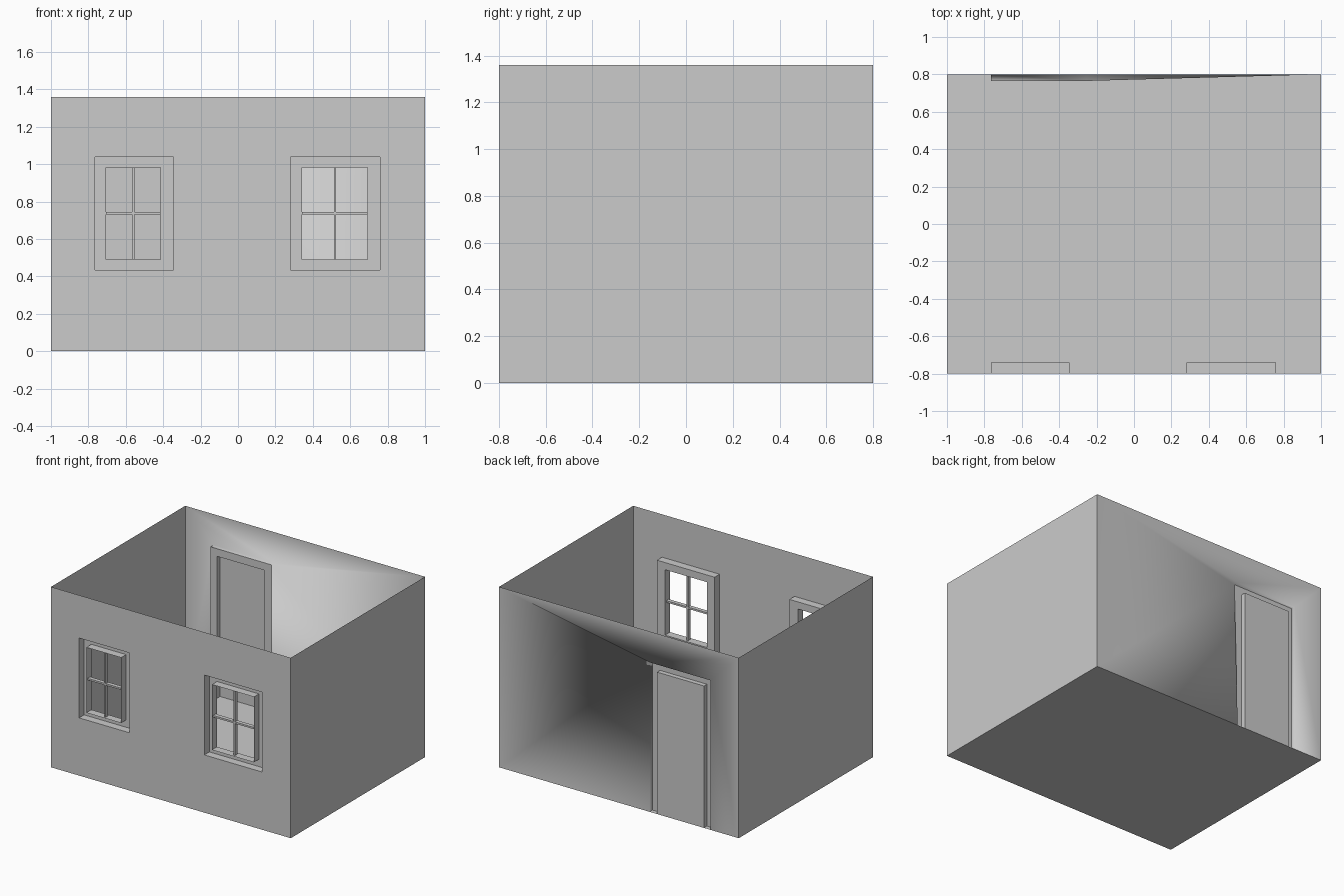
import bpy, bmesh
from mathutils import Vector

if "Cube" in bpy.data.objects:
    bpy.data.objects.remove(bpy.data.objects["Cube"])

W, D, H = 1.0, 0.8, 1.36


class Part:
    """Collects single-sided faces, each turned towards a given direction."""
    def __init__(self, name):
        self.name, self.bm = name, bmesh.new()

    def face(self, pts, toward):
        f = self.bm.faces.new([self.bm.verts.new(p) for p in pts])
        f.normal_update()
        if f.normal.dot(Vector(toward)) < 0:
            f.normal_flip()

    def panel(self, x0, x1, z0, z1, y, toward):
        self.face([(x0, y, z0), (x1, y, z0), (x1, y, z1), (x0, y, z1)], toward)

    def tube(self, rect, ya, yb, sign, bottom=True):
        # four walls between two depths; sign +1 faces outward, -1 inward
        x0, x1, z0, z1 = rect
        for x, s in ((x0, -sign), (x1, sign)):
            self.face([(x, ya, z0), (x, yb, z0), (x, yb, z1), (x, ya, z1)], (s, 0, 0))
        for z, s in ((z0, -sign), (z1, sign)):
            if z == z1 or bottom:
                self.face([(x0, ya, z), (x1, ya, z), (x1, yb, z), (x0, yb, z)], (0, 0, s))

    def ring(self, outer, inner, y, toward):
        a0, a1, c0, c1 = outer
        b0, b1, d0, d1 = inner
        self.panel(a0, b0, c0, c1, y, toward)
        self.panel(b1, a1, c0, c1, y, toward)
        self.panel(b0, b1, d1, c1, y, toward)
        if d0 > c0:
            self.panel(b0, b1, c0, d0, y, toward)

    def finish(self, smooth=False):
        bmesh.ops.remove_doubles(self.bm, verts=self.bm.verts, dist=1e-4)
        for f in self.bm.faces:
            f.smooth = smooth
        me = bpy.data.meshes.new(self.name)
        self.bm.to_mesh(me)
        self.bm.free()
        ob = bpy.data.objects.new(self.name, me)
        bpy.context.collection.objects.link(ob)


def box(name, x0, x1, y0, y1, z0, z1):
    bpy.ops.mesh.primitive_cube_add(size=1, location=((x0+x1)/2, (y0+y1)/2, (z0+z1)/2))
    ob = bpy.context.object
    ob.name, ob.scale = name, (x1-x0, y1-y0, z1-z0)


FRONT, BACK = (0, -1, 0), (0, 1, 0)
Z0, Z1 = 0.435, 1.037
windows = [("left_window", (-0.765, -0.345, Z0, Z1), (-0.705, -0.415, 0.49, 0.983)),
           ("right_window", (0.28, 0.76, Z0, Z1), (0.343, 0.693, 0.49, 0.983))]

# floor and side walls, open top
shell = Part("floor_and_side_walls")
shell.face([(-W, -D, 0), (W, -D, 0), (W, D, 0), (-W, D, 0)], (0, 0, -1))
for s in (-1, 1):
    shell.face([(s*W, -D, 0), (s*W, D, 0), (s*W, D, H), (s*W, -D, H)], (s, 0, 0))
shell.finish()

# front wall with two openings
front = Part("front_wall")
front.panel(-W, W, 0, Z0, -D, FRONT)
front.panel(-W, W, Z1, H, -D, FRONT)
for x0, x1 in ((-W, -0.765), (-0.345, 0.28), (0.76, W)):
    front.panel(x0, x1, Z0, Z1, -D, FRONT)
front.finish()

# recessed window surrounds, projecting sashes and glazing bars
for name, outer, inner in windows:
    p = Part(name + "_frame")
    p.tube(outer, -D, -0.74, -1)
    p.ring(outer, inner, -0.74, FRONT)
    p.tube(inner, -0.74, -D, 1)
    p.finish()
    cx = (inner[0] + inner[1]) / 2
    box(name + "_upright_bar", cx-0.006, cx+0.006, -0.785, -0.755, inner[2], inner[3])
    box(name + "_cross_bar", inner[0], inner[1], -0.785, -0.755, 0.731, 0.744)

# back wall, pulled in towards the top corner of the door recess
L, R, T, Y = -0.765, -0.255, 1.127, 0.765
back = Part("back_wall_with_door")
back.face([(-W, D, 0), (L, D, 0), (L, D, T), (-W, D, H)], BACK)
back.face([(-W, D, H), (L, D, T), (R, D, T), (W, D, H)], BACK)
back.face([(R, D, 0), (W, D, 0), (R, Y, T)], BACK)
back.face([(W, D, 0), (W, D, H), (R, Y, T)], BACK)
# soffit of the recess with its long sliver
back.face([(L, D, T), (R, D, T), (R, Y, T), (L, Y, T)], (0, 0, -1))
back.face([(R, D, T), (W, D, H), (R, Y, T)], (0, 0, -1))
# jambs
back.face([(L, D, 0), (L, Y, 0), (L, Y, T), (L, D, T)], (1, 0, 0))
back.face([(R, D, 0), (R, Y, 0), (R, Y, T)], (-1, 0, 0))
back.finish(smooth=True)

# door surround and leaf
leaf = (-0.71, -0.32, 0, 1.07)
door = Part("door")
door.ring((L, R, 0, T), leaf, Y, BACK)
door.tube(leaf, Y, D, 1, bottom=False)
door.panel(*leaf, D, BACK)
door.finish()
